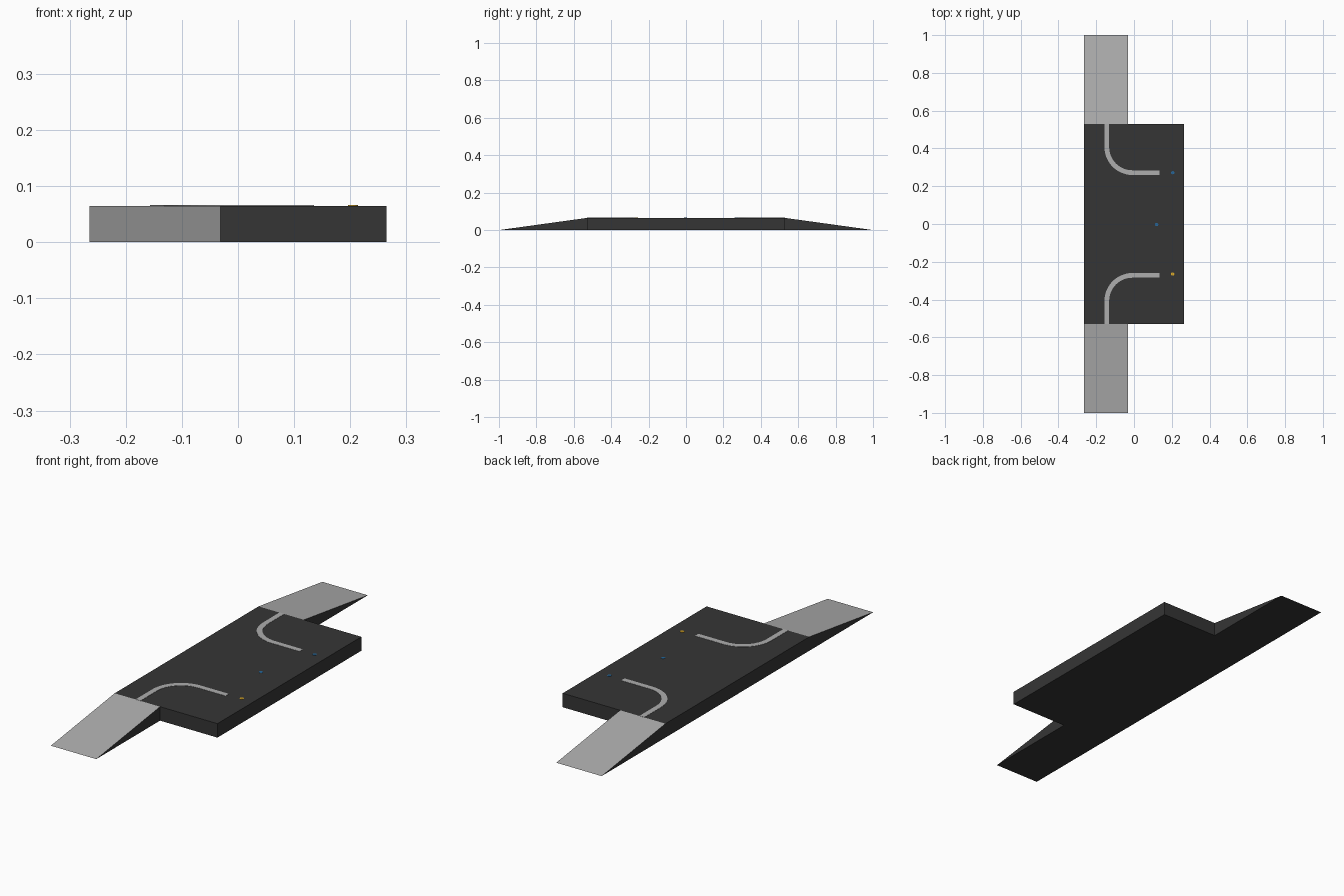
import bpy, bmesh, math
from mathutils import Vector

if "Cube" in bpy.data.objects:
    bpy.data.objects.remove(bpy.data.objects["Cube"])

W, L, H = 0.265, 0.53, 0.065      # deck half width, half length, height
RAMP_X = -0.031                   # inner edge of the ramps


def material(name, rgb):
    m = bpy.data.materials.new(name)
    m.diffuse_color = (*rgb, 1)
    m.use_nodes = True
    m.node_tree.nodes["Principled BSDF"].inputs["Base Color"].default_value = m.diffuse_color
    return m


dark = material("dark_deck", (0.036, 0.036, 0.036))
grey = material("ramp_grey", (0.42, 0.42, 0.42))
light = material("line_grey", (0.42, 0.42, 0.42))
blue = material("marker_blue", (0.02, 0.14, 0.33))
orange = material("marker_orange", (0.75, 0.42, 0.02))


def prism(name, outline, offset, mats):
    """Extrude a planar outline by an offset vector into a closed solid."""
    bm = bmesh.new()
    face = bm.faces.new([bm.verts.new(p) for p in outline])
    moved = bmesh.ops.extrude_face_region(bm, geom=[face], use_keep_orig=True)["geom"]
    verts = [v for v in moved if isinstance(v, bmesh.types.BMVert)]
    bmesh.ops.translate(bm, verts=verts, vec=Vector(offset))
    bmesh.ops.recalc_face_normals(bm, faces=bm.faces)
    me = bpy.data.meshes.new(name)
    bm.to_mesh(me)
    bm.free()
    for m in mats:
        me.materials.append(m)
    ob = bpy.data.objects.new(name, me)
    bpy.context.collection.objects.link(ob)
    return ob


# Deck slab
prism("deck", [(-W, -L, 0), (W, -L, 0), (W, L, 0), (-W, L, 0)], (0, 0, H), [dark])

for side, label in ((-1, "front"), (1, "back")):
    # Wedge ramp: only the sloped driving surface is grey
    ramp = prism(label + "_ramp",
                 [(-W, side * L, 0), (-W, side, 0), (-W, side * L, H)],
                 (RAMP_X + W, 0, 0), [dark, grey])
    for p in ramp.data.polygons:
        p.material_index = int(p.normal.z > 0.5)

    # Curved guide line: straight from the ramp, quarter turn, straight across
    r, hw = 0.135, 0.0125
    cx, cy = -0.009, 0.407

    def edge(rad):
        arc = [(cx + rad * math.cos(a), cy + rad * math.sin(a))
               for a in (math.pi + i * math.pi / 24 for i in range(13))]
        return [(cx - rad, L)] + arc + [(0.135, cy - rad)]

    loop = edge(r + hw) + edge(r - hw)[::-1]
    prism(label + "_guide_line", [(x, side * y, H) for x, y in loop],
          (0, 0, 0.001), [light])

# Small round markers
for name, x, y, mat in (("front_marker", 0.205, -0.265, orange),
                        ("middle_marker", 0.12, -0.003, blue),
                        ("back_marker", 0.205, 0.272, blue)):
    ring = [(x + 0.009 * math.cos(i * math.pi / 6), y + 0.009 * math.sin(i * math.pi / 6), H)
            for i in range(12)]
    prism(name, ring, (0, 0, 0.001), [mat])
